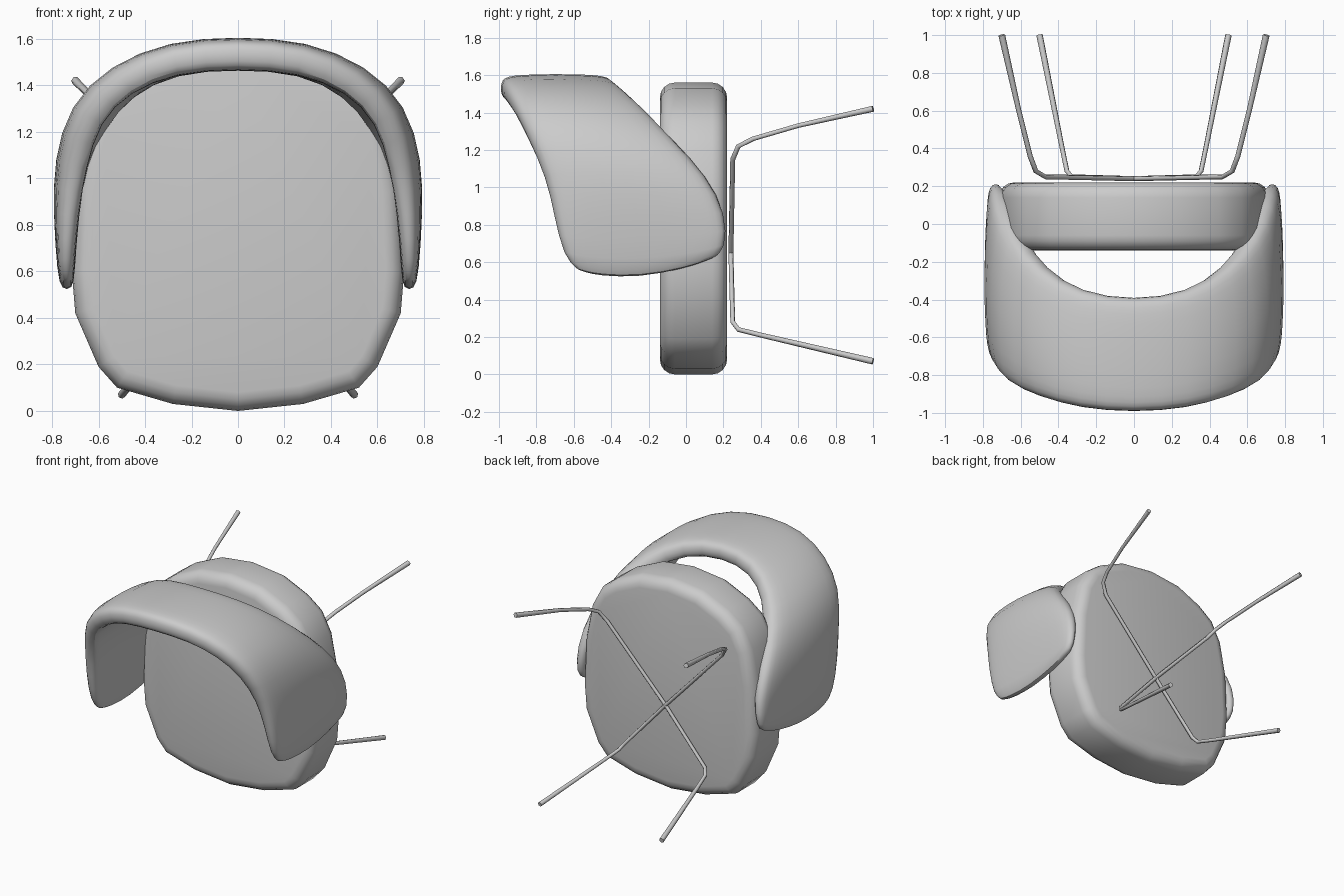
import bpy, bmesh, math
from mathutils import Vector

cube = bpy.data.objects.get("Cube")
if cube:
    bpy.data.objects.remove(cube)

GREY = (0.6, 0.6, 0.6, 1)
mat = bpy.data.materials.new("plain grey")
mat.use_nodes = True
mat.diffuse_color = GREY
mat.node_tree.nodes["Principled BSDF"].inputs["Base Color"].default_value = GREY


def finish(name, bm):
    bmesh.ops.recalc_face_normals(bm, faces=bm.faces[:])
    mesh = bpy.data.meshes.new(name)
    bm.to_mesh(mesh)
    bm.free()
    mesh.materials.append(mat)
    obj = bpy.data.objects.new(name, mesh)
    bpy.context.collection.objects.link(obj)
    return obj


def smooth(obj, degrees):
    bpy.ops.object.select_all(action='DESELECT')
    obj.select_set(True)
    bpy.context.view_layer.objects.active = obj
    bpy.ops.object.shade_smooth_by_angle(angle=math.radians(degrees))


# Seat cushion: rounded outline, extruded in depth, soft rims
half = [(0.28, 0.03), (0.52, 0.10), (0.60, 0.19), (0.70, 0.42), (0.715, 0.6),
        (0.70, 0.95), (0.65, 1.2), (0.57, 1.35), (0.45, 1.44), (0.25, 1.53)]
outline = [(0, 0)] + half + [(0, 1.56)] + [(-x, z) for x, z in reversed(half)]
bm = bmesh.new()
front = bm.faces.new([bm.verts.new((x, -0.14, z)) for x, z in outline])
ext = bmesh.ops.extrude_face_region(bm, geom=[front], use_keep_orig=True)
bmesh.ops.translate(bm, vec=(0, 0.36, 0),
                    verts=[v for v in ext["geom"] if isinstance(v, bmesh.types.BMVert)])
rims = [e for e in bm.edges if abs(e.verts[0].co.y - e.verts[1].co.y) < 0.01]
bmesh.ops.bevel(bm, geom=rims, offset=0.08, segments=4, profile=0.5, affect='EDGES')
smooth(finish("seat_cushion", bm), 50)

# Wraparound backrest: stations of (front rim, middle, rear rim, half thickness)
stations = [
    ((0, -1.0, 1.535), (0, -0.72, 1.54), (0, -0.40, 1.54), 0.072),
    ((0.28, -0.98, 1.515), (0.28, -0.68, 1.525), (0.28, -0.36, 1.51), 0.072),
    ((0.49, -0.92, 1.42), (0.52, -0.58, 1.43), (0.48, -0.23, 1.40), 0.072),
    ((0.64, -0.85, 1.27), (0.67, -0.47, 1.28), (0.61, -0.06, 1.24), 0.074),
    ((0.70, -0.75, 1.05), (0.73, -0.33, 1.07), (0.69, 0.12, 1.06), 0.068),
    ((0.73, -0.71, 0.85), (0.742, -0.25, 0.85), (0.725, 0.22, 0.86), 0.055),
    ((0.74, -0.66, 0.63), (0.74, -0.23, 0.58), (0.74, 0.22, 0.67), 0.038),
    ((0.735, -0.58, 0.56), (0.735, -0.25, 0.515), (0.735, 0.15, 0.625), 0.025),
]


def flip(p):
    return (-p[0], p[1], p[2])


left = [(flip(a), flip(b), flip(c), t) for a, b, c, t in stations[1:]]
path = [tuple(map(Vector, s[:3])) + (s[3],) for s in list(reversed(left)) + stations]
SIDES = 16
bm = bmesh.new()
rings = []
for i, (a, b, c, thick) in enumerate(path):
    tangent = path[min(i + 1, len(path) - 1)][1] - path[max(i - 1, 0)][1]
    normal = Vector((-tangent.z, 0, tangent.x)).normalized()
    ring = []
    for k in range(SIDES):
        angle = math.tau * k / SIDES
        s, h = math.cos(angle), math.sin(angle)
        s = math.copysign(abs(s) ** 0.5, s)
        h = math.copysign(abs(h) ** 0.4, h)
        p = a * (s * (s - 1) / 2) + b * (1 - s * s) + c * (s * (s + 1) / 2)
        ring.append(bm.verts.new(p + normal * thick * h))
    rings.append(ring)
for r, q in zip(rings, rings[1:]):
    for k in range(SIDES):
        n = (k + 1) % SIDES
        bm.faces.new((r[k], r[n], q[n], q[k]))
# close each arm end with strips across its thickness
for ring in (rings[0], rings[-1]):
    for k in range(SIDES // 2):
        quad = [ring[k], ring[k + 1], ring[-k - 1], ring[-k % SIDES]]
        bm.faces.new(list(dict.fromkeys(quad)))
backrest = finish("backrest_shell", bm)
sub = backrest.modifiers.new("soften", 'SUBSURF')
sub.levels = sub.render_levels = 1
smooth(backrest, 60)

# Two crossing bent rods make the four legs
rod = [(0.70, 1.0, 1.42), (0.61, 0.6, 1.33), (0.55, 0.36, 1.26), (0.52, 0.28, 1.22),
       (0.47, 0.25, 1.15), (0, 0.24, 0.65), (-0.33, 0.25, 0.28), (-0.355, 0.28, 0.24),
       (-0.38, 0.4, 0.21), (-0.5, 1.0, 0.07)]
for name, side in (("leg_rod_a", 1), ("leg_rod_b", -1)):
    curve = bpy.data.curves.new(name, 'CURVE')
    curve.dimensions = '3D'
    curve.bevel_depth = 0.015
    curve.bevel_resolution = 1
    curve.use_fill_caps = True
    spline = curve.splines.new('POLY')
    spline.points.add(len(rod) - 1)
    for point, (x, y, z) in zip(spline.points, rod):
        point.co = (side * x, y, z, 1)
        point.radius = 1.2 if y > 0.9 else 0.9
    curve.materials.append(mat)
    bpy.context.collection.objects.link(bpy.data.objects.new(name, curve))
